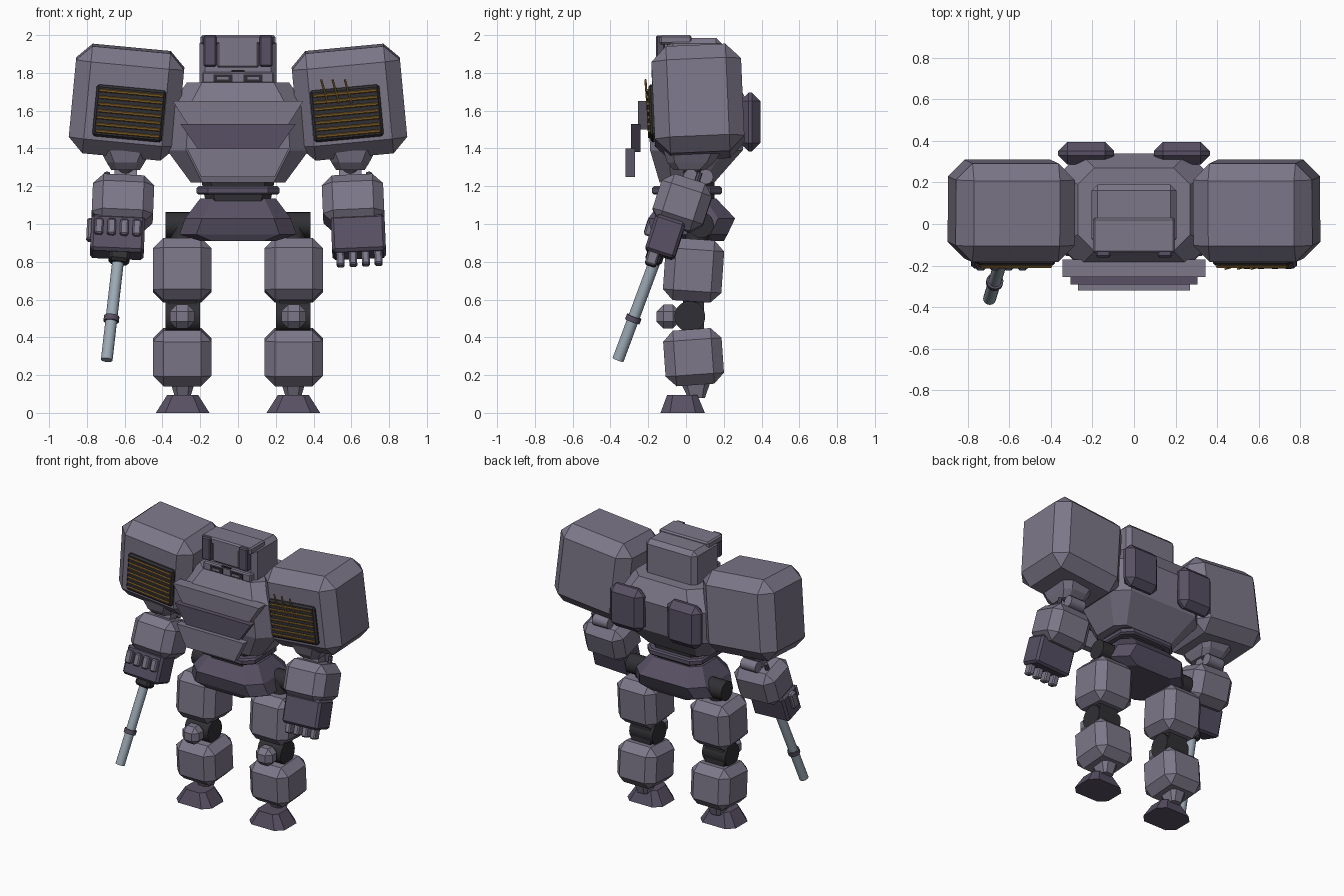
import bpy, bmesh, math
from mathutils import Matrix, Vector, Euler

if "Cube" in bpy.data.objects:
    bpy.data.objects.remove(bpy.data.objects["Cube"])


def material(name, rgb):
    m = bpy.data.materials.new(name)
    m.diffuse_color = (*rgb, 1)
    m.use_nodes = True
    m.node_tree.nodes["Principled BSDF"].inputs["Base Color"].default_value = m.diffuse_color
    return m


ARMOR = material("grey violet armor", (0.205, 0.185, 0.25))
PURPLE = material("dark purple armor", (0.095, 0.08, 0.125))
DARK = material("charcoal joint", (0.03, 0.03, 0.035))
GOLD = material("gold rod", (0.27, 0.14, 0.025))
STEEL = material("blue grey steel", (0.33, 0.40, 0.46))
I = Matrix.Identity(4)


def finish(bm, name, mat, matrix=I):
    bmesh.ops.recalc_face_normals(bm, faces=bm.faces)
    me = bpy.data.meshes.new(name)
    bm.to_mesh(me)
    bm.free()
    me.materials.append(mat)
    ob = bpy.data.objects.new(name, me)
    ob.matrix_world = matrix
    bpy.context.collection.objects.link(ob)
    return ob


def frame(loc, rx=0, ry=0):
    return Matrix.Translation(loc) @ Euler((math.radians(rx), math.radians(ry), 0)).to_matrix().to_4x4()


def box(name, loc, size, mat, bevel=0, base=I):
    bm = bmesh.new()
    bmesh.ops.create_cube(bm, size=1)
    bmesh.ops.scale(bm, vec=size, verts=bm.verts)
    if bevel:
        bmesh.ops.bevel(bm, geom=list(bm.edges), offset=bevel, segments=1, profile=0.5, affect='EDGES')
    return finish(bm, name, mat, base @ Matrix.Translation(loc))


def loft(name, sections, mat, base=I):
    """Stack of chamfered rectangles: (z, half x, y min, y max, chamfer)."""
    bm = bmesh.new()
    rings = []
    for z, x, a, b, c in sections:
        pts = [(-x + c, a), (x - c, a), (x, a + c), (x, b - c),
               (x - c, b), (-x + c, b), (-x, b - c), (-x, a + c)]
        rings.append([bm.verts.new((px, py, z)) for px, py in pts])
    for lo, hi in zip(rings, rings[1:]):
        for i in range(8):
            j = (i + 1) % 8
            bm.faces.new((lo[i], lo[j], hi[j], hi[i]))
    bm.faces.new(rings[0])
    bm.faces.new(rings[-1])
    return finish(bm, name, mat, base)


def rod(name, p, q, r, mat, sides=16, base=I):
    p, q = Vector(p), Vector(q)
    d = q - p
    bm = bmesh.new()
    bmesh.ops.create_cone(bm, cap_ends=True, segments=sides, radius1=r, radius2=r, depth=d.length)
    m = Matrix.Translation((p + q) / 2) @ d.to_track_quat('Z', 'Y').to_matrix().to_4x4()
    ob = finish(bm, name, mat, base @ m)
    if sides > 8:
        bpy.ops.object.select_all(action='DESELECT')
        ob.select_set(True)
        bpy.context.view_layer.objects.active = ob
        bpy.ops.object.shade_smooth_by_angle(angle=math.radians(40))
    return ob


def chest_plate(name, z0, z1, x0, x1, y0, y1, mat):
    bm = bmesh.new()
    pts = [(-x0, z0), (x0, z0), (x1, z1), (-x1, z1)]
    f = bm.faces.new([bm.verts.new((x, y0, z)) for x, z in pts])
    ex = bmesh.ops.extrude_face_region(bm, geom=[f])
    bmesh.ops.translate(bm, vec=(0, y1 - y0, 0),
                        verts=[v for v in ex['geom'] if isinstance(v, bmesh.types.BMVert)])
    finish(bm, name, mat)


# Torso, stepped chest plates and waist
loft("torso", [(1.22, .25, -.14, .15, .06), (1.39, .375, -.19, .30, .10),
               (1.62, .36, -.20, .34, .10), (1.75, .27, -.13, .27, .08)], ARMOR)
chest_plate("chest_plate_upper", 1.50, 1.65, .25, .345, -.255, -.17, ARMOR)
chest_plate("chest_plate_middle", 1.38, 1.53, .20, .305, -.29, -.24, PURPLE)
chest_plate("chest_plate_lower", 1.25, 1.40, .195, .27, -.32, -.27, ARMOR)
loft("waist_core", [(1.11, .17, -.13, .15, .05), (1.26, .20, -.13, .15, .05)], DARK)
loft("waist_ring", [(1.155, .21, -.17, .18, .06), (1.165, .22, -.18, .19, .06),
                    (1.19, .22, -.18, .19, .06), (1.20, .21, -.17, .18, .06)], PURPLE)
loft("pelvis", [(.91, .20, -.16, .20, .06), (.945, .31, -.18, .22, .09),
                (1.03, .28, -.20, .26, .09), (1.135, .20, -.12, .16, .06)], PURPLE)

# Head: main block, roof plate, brow panels and eye slits
box("head_block", (0, .045, 1.84), (.41, .29, .29), ARMOR, .03)
box("roof_plate", (0, -.055, 1.975), (.395, .17, .05), ARMOR, .01)
box("brow_center", (0, -.115, 1.905), (.22, .05, .155), ARMOR, .01)
box("face_frame", (0, -.105, 1.775), (.38, .05, .06), ARMOR, .008)
box("forehead_mark", (0, -.132, 1.81), (.07, .01, .01), DARK)
for s in (-1, 1):
    box("brow_panel", (s * .148, -.135, 1.915), (.07, .05, .165), PURPLE, .008)
    box("eye_frame", (s * .08, -.13, 1.772), (.10, .008, .038), DARK)
    box("eye_slit", (s * .08, -.135, 1.772), (.06, .006, .014), ARMOR)

for s in (-1, 1):
    # Back thruster packs
    box("back_pack", (s * .23, .34, 1.54), (.27, .11, .31), PURPLE, .045)

    # Shoulder pod with dark grille panel and gold rods
    pod = frame((s * .59, .063, 1.645), 2.5, -s * 5.4)
    box("shoulder_pod", (0, 0, 0), (.575, .475, .57), ARMOR, .08, pod)
    px, pz = -s * .02, -.047
    box("grille_panel", (px, -.242, pz), (.37, .035, .275), DARK, .012, pod)
    for i in range(7):
        z = pz + (i - 3) * .036
        rod("grille_rod", (px - .17, -.265, z), (px + .17, -.265, z), .008, GOLD, 6, pod)
    if s > 0:
        for x in (.44, .50, .565):
            rod("raised_rod", (x, -.215, 1.765), (x + .035, -.205, 1.64), .006, GOLD, 6)

    # Upper arm joint
    loft("arm_collar", [(1.285, .075, -.065, .10, .03), (1.325, .10, -.10, .15, .04),
                        (1.39, .135, -.12, .19, .05)], ARMOR, Matrix.Translation((s * .595, 0, 0)))
    rod("elbow_core", (s * .595, .04, 1.17), (s * .595, .03, 1.31), .045, DARK)
    for y in (.025, .105):
        rod("elbow_pin", (s * .595 - .06, y, 1.25), (s * .595 + .06, y, 1.25), .04, ARMOR, 12)

    # Forearm and hand
    arm = frame((s * .61, -.02, 1.11), -18, -s * 2.5)
    box("forearm", (0, 0, 0), (.325, .28, .265), ARMOR, .055, arm)
    box("hand", (s * .02, -.03, -.20), (.285, .165, .20), PURPLE, .015, arm)
    rod("forearm_peg", (s * .09, .04, .10), (s * .09, .04, .18), .015, PURPLE, 8, arm)
    for i in range(4):
        x = s * .02 + (i - 1.5) * .067
        if s < 0:
            box("curled_finger", (x, -.125, -.175), (.045, .04, .085), ARMOR, .008, arm)
        else:
            box("straight_finger", (x, -.06, -.325), (.042, .06, .085), ARMOR, .008, arm)
    if s < 0:
        box("thumb", (-.165, -.04, -.17), (.04, .06, .12), ARMOR, .01, arm)

    # Hip, thigh, knee and shin
    rod("hip_joint", (s * .17, .08, .995), (s * .385, .08, .995), .068, DARK, 20)
    rod("hip_link", (s * .295, .07, 1.0), (s * .295, .05, .88), .06, DARK, 12)
    box("thigh", (0, 0, 0), (.31, .31, .33), ARMOR, .055, frame((s * .295, .04, .755), -4))
    rod("knee_joint", (s * .20, .02, .51), (s * .385, .02, .51), .082, DARK, 20)
    box("knee_link", (s * .295, .04, .51), (.15, .11, .26), DARK)
    box("knee_cap", (s * .295, -.095, .51), (.13, .12, .125), ARMOR, .035)
    box("shin", (0, 0, 0), (.31, .31, .295), ARMOR, .055, frame((s * .295, .04, .295), 4))

    # Ankle and foot
    leg = Matrix.Translation((s * .293, 0, 0))
    loft("ankle", [(.08, .04, .01, .10, .015), (.165, .065, -.03, .13, .03)], ARMOR, leg)
    loft("foot", [(0, .142, -.135, .10, .05), (.095, .082, -.10, .06, .03)], PURPLE, leg)

# Handheld gun: grip block, barrel, ring
top, tip = Vector((-.632, -.155, .83)), Vector((-.695, -.36, .28))
box("gun_grip", (0, 0, 0), (.11, .09, .13), DARK, .015, frame((-.625, -.155, .855), -20, 6))
rod("gun_barrel", top, tip, .031, STEEL, 16)
rod("barrel_ring", top.lerp(tip, .58), top.lerp(tip, .63), .041, PURPLE, 16)
